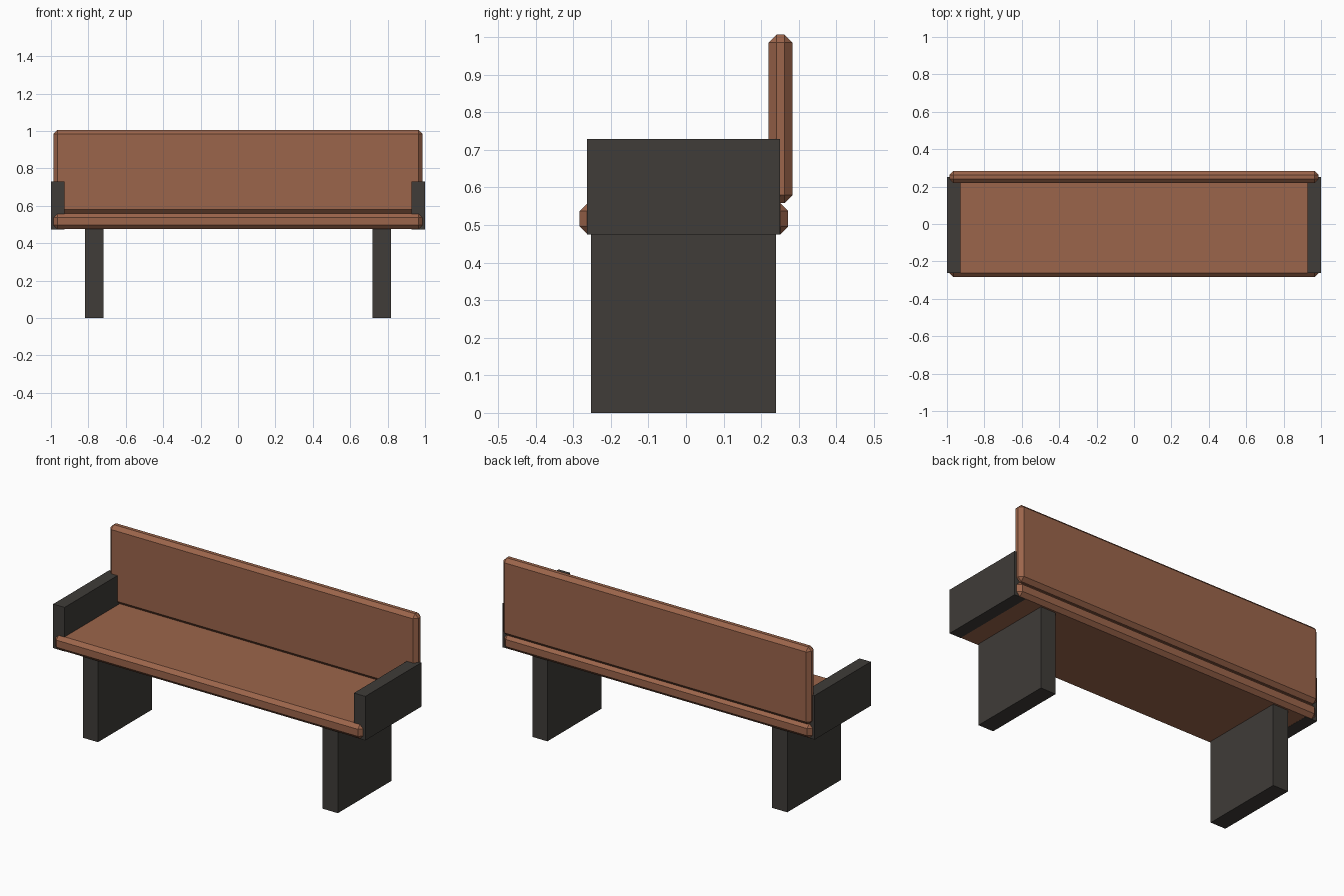
import bpy
from mathutils import Vector

if "Cube" in bpy.data.objects:
    bpy.data.objects.remove(bpy.data.objects["Cube"])


def material(name, color):
    m = bpy.data.materials.new(name)
    m.diffuse_color = color
    m.use_nodes = True
    m.node_tree.nodes["Principled BSDF"].inputs["Base Color"].default_value = m.diffuse_color
    return m


wood = material("warm_wood", (0.33, 0.13, 0.07, 1))
metal = material("dark_metal", (0.05, 0.045, 0.04, 1))


def box(name, lo, hi, mat, bevel=0):
    """Box between two corners, optionally with chamfered edges."""
    lo, hi = Vector(lo), Vector(hi)
    bpy.ops.mesh.primitive_cube_add(size=1, location=(lo + hi) / 2)
    ob = bpy.context.object
    ob.name = name
    ob.scale = hi - lo
    bpy.ops.object.transform_apply(location=False, rotation=False, scale=True)
    ob.data.materials.append(mat)
    if bevel:
        mod = ob.modifiers.new("chamfer", 'BEVEL')
        mod.width = bevel
        mod.segments = 1
    return ob


# Chamfered wooden planks
box("seat", (-0.987, -0.283, 0.475), (0.987, 0.272, 0.558), wood, 0.021)
box("backrest", (-0.987, 0.220, 0.558), (0.987, 0.283, 1.006), wood, 0.021)

# Slab legs and armrests on both ends
for side, s in (("left", -1), ("right", 1)):
    lx = sorted((s * 0.72, s * 0.817))
    box(side + "_leg", (lx[0], -0.253, 0), (lx[1], 0.240, 0.476), metal)
    ax = sorted((s * 0.927, s * 1.0))
    box(side + "_armrest", (ax[0], -0.263, 0.474), (ax[1], 0.250, 0.729), metal)
